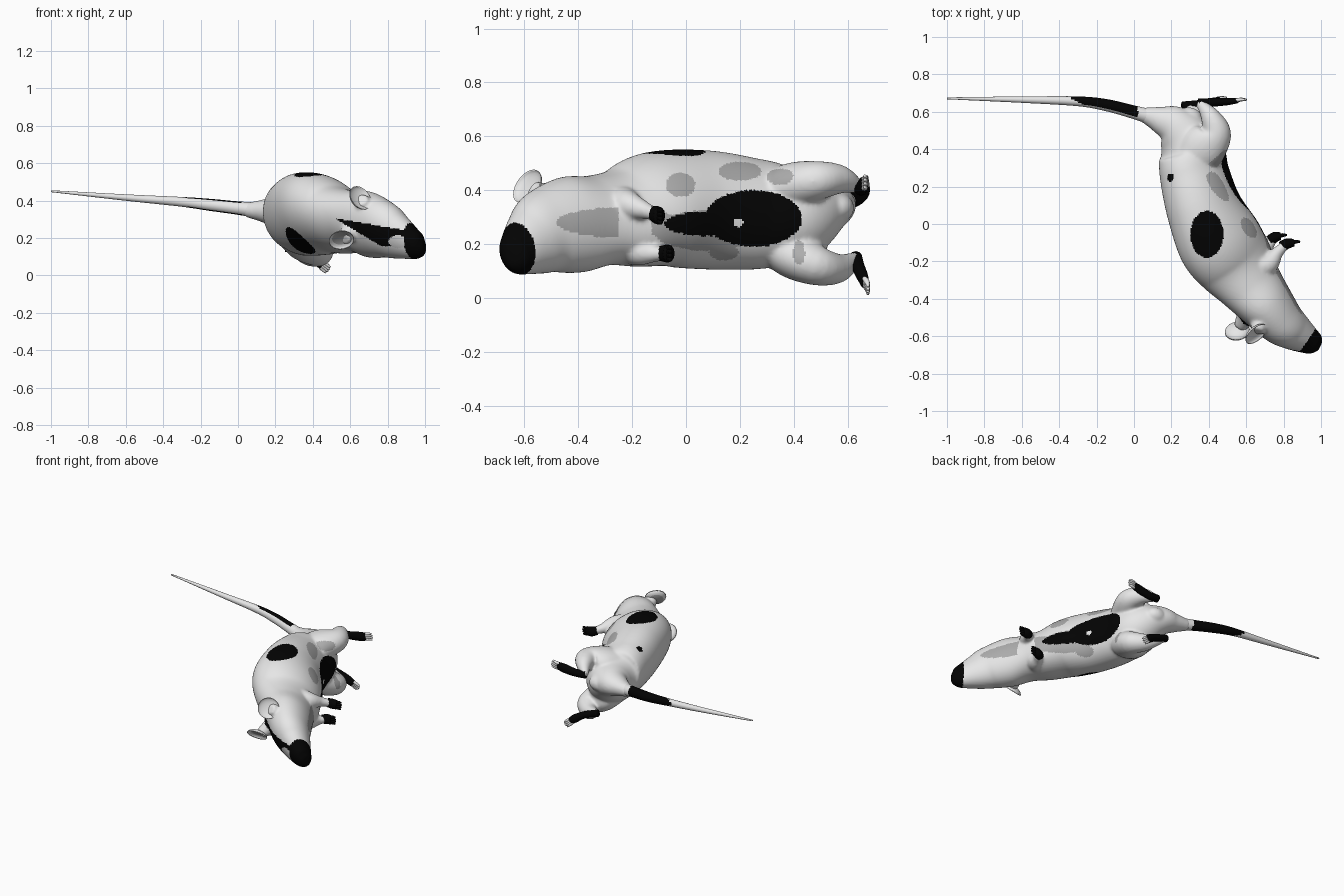
import bpy, bmesh, math
from mathutils import Vector

if "Cube" in bpy.data.objects:
    bpy.data.objects.remove(bpy.data.objects["Cube"])


def material(name, v):
    m = bpy.data.materials.new(name)
    m.diffuse_color = (v, v, v, 1)
    m.use_nodes = True
    m.node_tree.nodes["Principled BSDF"].inputs["Base Color"].default_value = m.diffuse_color
    return m


MATS = [material("white fur", 0.9), material("black fur", 0.001),
        material("grey fur", 0.42), material("pale eye", 0.65)]
WHITE, BLACK, GREY, EYE = range(4)


def finish(name, bm, paint):
    """Colour faces by rule and link the object."""
    bmesh.ops.recalc_face_normals(bm, faces=bm.faces)
    bm.normal_update()
    for f in bm.faces:
        f.smooth = True
        c = f.calc_center_median()
        f.material_index = paint(c, f.normal) if callable(paint) else paint
    me = bpy.data.meshes.new(name)
    bm.to_mesh(me)
    bm.free()
    for m in MATS:
        me.materials.append(m)
    ob = bpy.data.objects.new(name, me)
    bpy.context.collection.objects.link(ob)
    return ob


def spline(rows, steps):
    """Catmull-Rom through rows of numbers."""
    out = []
    for i in range(len(rows) - 1):
        p = [rows[max(0, min(len(rows) - 1, i + k))] for k in (-1, 0, 1, 2)]
        for s in range(steps):
            t = s / steps
            out.append([0.5 * (2 * b + (c - a) * t + (2 * a - 5 * b + 4 * c - d) * t * t
                               + (3 * b - a - 3 * c + d) * t ** 3)
                        for a, b, c, d in zip(*p)])
    return out + [list(rows[-1])]


def loft(name, rows, paint=WHITE, steps=6, sides=16, shear=0):
    """Tube through rows of x, y, z, half width, half height."""
    rows = [r if len(r) == 5 else (*r, r[3]) for r in rows]
    pts = spline(rows, steps)
    bm = bmesh.new()
    rings = []
    for i, p in enumerate(pts):
        q0, q1 = pts[max(i - 1, 0)], pts[min(i + 1, len(pts) - 1)]
        t = (Vector(q1[:3]) - Vector(q0[:3])).normalized()
        n = t.cross(Vector((0, 0, 1))).normalized()
        u = n.cross(t)
        a, b = max(p[3], .003), max(p[4], .003)
        n = n + Vector((0, 0, shear * max(0, min(1, (.5 - p[1]) / .2))))
        rings.append([bm.verts.new(Vector(p[:3])
                                   + n * a * math.cos(2 * math.pi * k / sides)
                                   + u * b * math.sin(2 * math.pi * k / sides))
                      for k in range(sides)])
    for r, s in zip(rings, rings[1:]):
        for k in range(sides):
            j = (k + 1) % sides
            bm.faces.new((r[k], r[j], s[j], s[k]))
    bm.faces.new(rings[0])
    bm.faces.new(rings[-1])
    return finish(name, bm, paint)


def ball(name, loc, size, paint=WHITE):
    bm = bmesh.new()
    bmesh.ops.create_uvsphere(bm, u_segments=20, v_segments=12, radius=1)
    for v in bm.verts:
        v.co = Vector(loc) + Vector(a * b for a, b in zip(v.co, size))
    return finish(name, bm, paint)


def fuse(name, parts, paint):
    """Blend parts into one skin, then colour it by rule."""
    bm = bmesh.new()
    for ob in parts:
        bm.from_mesh(ob.data)
        bpy.data.objects.remove(ob)
    skin = finish(name + "_blend", bm, WHITE)
    m = skin.modifiers.new("merge", 'REMESH')
    m.mode, m.voxel_size = 'VOXEL', .0085
    m = skin.modifiers.new("soften", 'SMOOTH')
    m.factor, m.iterations = .5, 10
    graph = bpy.context.evaluated_depsgraph_get()
    bm = bmesh.new()
    bm.from_mesh(skin.evaluated_get(graph).data)
    bpy.data.objects.remove(skin)
    return finish(name, bm, paint)


def oval(u, v, cu, cv, ru, rv):
    return ((u - cu) / ru) ** 2 + ((v - cv) / rv) ** 2 < 1


# Coat pattern of the body
GREY_SPOTS = [(-.02, .42, .055, .045), (.2, .47, .08, .035), (.35, .45, .05, .03),
              (.42, .17, .022, .045), (.14, .17, .055, .03),
              (-.25, .28, .23, .055), (.08, .25, .2, .075)]


def coat(c, n):
    x, y, z = c
    if x * .82 - y * .56 > 1.11:                       # snout
        return BLACK
    if y < -.4 and n.y < -.1 and .52 < x < .92:        # blaze on the head
        if oval(x, z, .855, .18, .05, .035):
            return EYE
        hi, lo = .3 - (x - .55) * .17, .285 - (x - .55) * .6
        if max(lo, .155) < z < hi:
            return BLACK
    if z > .38 and oval(x, y, .39, -.055, .088, .125):  # flank patches
        return BLACK
    if z < .28 and oval(x, y, .335, -.07, .08, .125):
        return BLACK
    if z > .3 and n.x < .3 and oval(x, y, .195, .25, .018, .022):
        return BLACK
    if n.x > .1 and x < .72 - max(y, -.1) * .1 or n.x > .15 and y < -.25:   # belly
        if oval(y, z, .195, .28, .018, .016):
            return WHITE
        if oval(y, z, .25, .295, .18, .105) or oval(y, z, .08, .275, .16, .045):
            return BLACK
        if any(oval(y, z, *s) for s in GREY_SPOTS):
            return GREY
    return WHITE


# Body and head in one skin, from tail root to nose
BODY = [(.04, .587, .35, .036, .038), (.13, .56, .345, .07, .06),
        (.22, .52, .34, .115, .10), (.30, .41, .31, .172, .172),
        (.325, .26, .312, .187, .202), (.376, .08, .327, .203, .217),
        (.457, -.09, .328, .228, .209), (.54, -.21, .298, .214, .178),
        (.62, -.32, .288, .178, .162), (.70, -.42, .272, .152, .175),
        (.78, -.515, .245, .13, .155), (.85, -.57, .208, .107, .124),
        (.93, -.62, .17, .076, .086), (.975, -.64, .158, .056, .066),
        (.998, -.65, .158, .026, .03)]
body = loft("trunk", BODY, steps=10, sides=64, shear=.22)

# Hind legs
up_hind = loft("up_hind", [(.28, .32, .37, .10), (.37, .41, .41, .13, .095),
                           (.437, .485, .435, .085, .075), (.41, .57, .44, .055),
                           (.365, .63, .418, .03), (.34, .645, .41, .022)], sides=24)
low_hind = loft("low_hind", [(.29, .32, .24, .10), (.37, .41, .165, .13, .095),
                             (.425, .485, .12, .085, .075), (.37, .565, .11, .055),
                             (.29, .62, .14, .03), (.265, .632, .15, .022)], sides=24)

# Front legs
up_front = loft("up_front", [(.60, -.24, .34, .09), (.71, -.22, .345, .06),
                             (.765, -.155, .325, .034), (.81, -.11, .31, .025)])
low_front = loft("low_front", [(.58, -.23, .22, .09), (.68, -.18, .175, .058),
                               (.715, -.12, .165, .034), (.745, -.08, .165, .025)])

# Groin swelling and ear roots
lump = ball("lump", (.29, .565, .335), (.075, .06, .055))
up_root = loft("up_root", [(.68, -.50, .36, .06), (.66, -.575, .405, .035)])
low_root = loft("low_root", [(.61, -.48, .24, .06), (.565, -.55, .195, .035)])
fuse("body", [body, up_hind, low_hind, up_front, low_front, lump, up_root, low_root], coat)

# Tail, dark near the root except on its front side
loft("tail", [(.08, .575, .35, .04), (-.02, .603, .362, .035), (-.15, .636, .377, .032),
              (-.3, .656, .393, .026), (-.6, .665, .416, .017), (-1, .672, .45, .005)],
     lambda c, n: BLACK if -.31 + (.66 - c.y) * 2 < c.x < .02 and n.y > -.5 else WHITE,
     steps=12, sides=20)


def paw(name, rows, spread, length, color):
    """Dark foot ending in four digits."""
    loft(name, rows, BLACK, sides=12)
    end = Vector(rows[-1][:3])
    d = (end - Vector(rows[-2][:3])).normalized()
    s = d.cross(Vector((0, 1, 0))).normalized()
    for k in (-1.5, -.5, .5, 1.5):
        a = end + s * spread * k * .7 - d * .01
        b = end + s * spread * k * .9 + d * length * (1 - .1 * abs(k))
        m = (a + b) / 2 + Vector((0, .004, 0))
        loft(name + "_toe", [(*a, .01), (*m, .01), (*b, .005)], color, steps=3, sides=8)


paw("upper_hind_foot", [(.345, .645, .41, .026), (.42, .65, .405, .023, .026),
                        (.5, .655, .415, .02, .032), (.555, .66, .425, .014, .028)],
    .016, .05, WHITE)
paw("lower_hind_foot", [(.26, .63, .15, .025), (.36, .64, .115, .024),
                        (.42, .655, .08, .02, .028), (.45, .665, .055, .014, .024)],
    .014, .05, WHITE)
paw("upper_front_paw", [(.79, -.12, .315, .028), (.82, -.105, .307, .028, .034),
                        (.855, -.1, .304, .02, .032)], .018, .035, BLACK)
paw("lower_front_paw", [(.725, -.09, .165, .029), (.755, -.07, .165, .028, .034),
                        (.785, -.065, .165, .02, .032)], .018, .035, BLACK)


def ear(name, loc, facing, r):
    """Dished disc, grey on the hollow side."""
    facing = Vector(facing).normalized()
    q = facing.to_track_quat('Z', 'Y')
    bm = bmesh.new()
    bmesh.ops.create_uvsphere(bm, u_segments=24, v_segments=12, radius=1)
    for v in bm.verts:
        z = v.co.z * (-.024 if v.co.z > 0 else .033)
        v.co = Vector(loc) + q @ Vector((v.co.x * r, v.co.y * r, z))
    return finish(name, bm, lambda c, n: GREY if n.dot(facing) > .2
                  and (c - Vector(loc)).length < r * .8 else WHITE)


ear("upper_ear", (.655, -.59, .415), (.55, -.65, .45), .07)
ear("lower_ear", (.553, -.575, .187), (.1, -.6, -.6), .068)

# Eyes
ball("upper_eye", (.825, -.618, .31), (.027, .025, .025), EYE)
